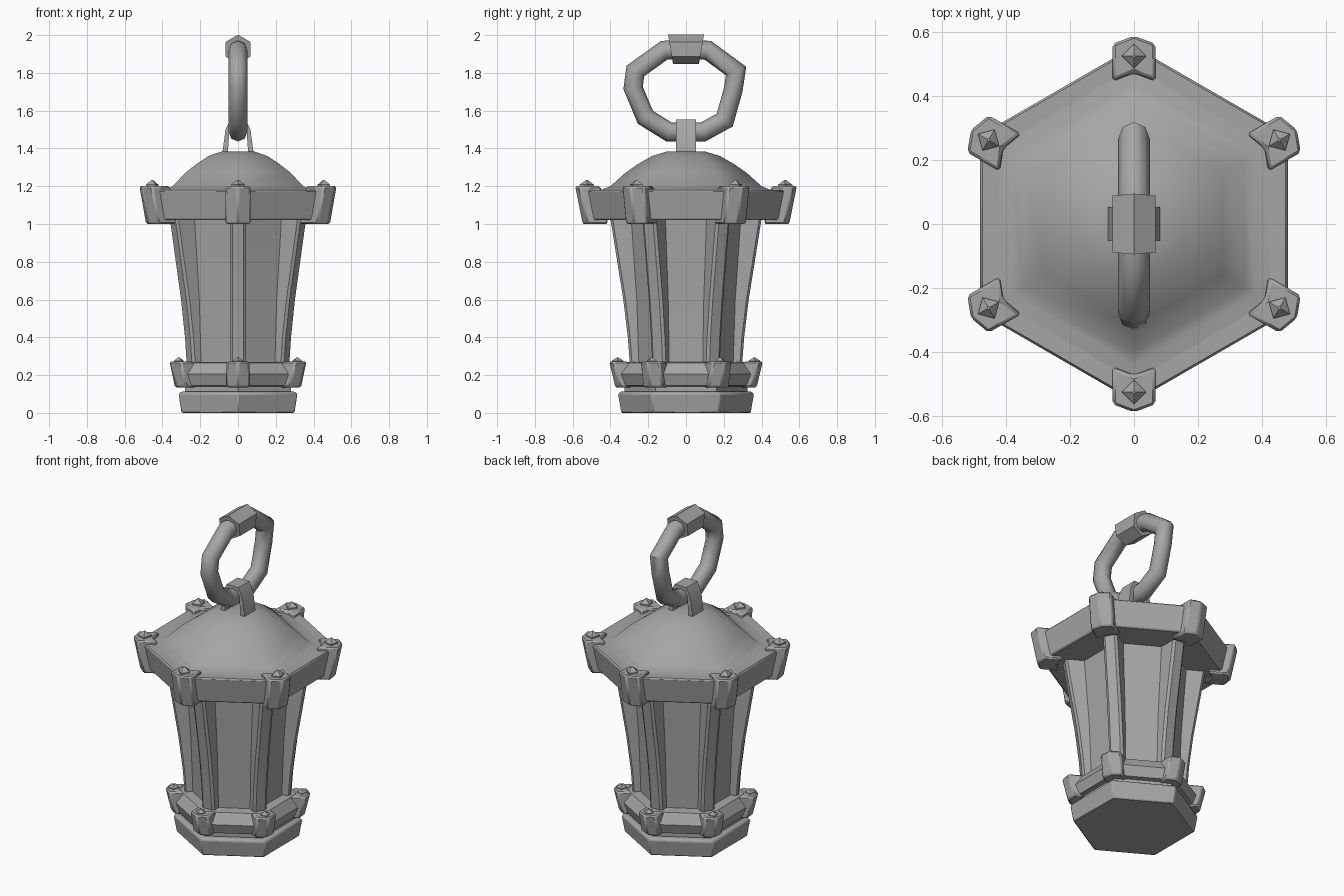
import bpy
import bmesh
import math
from mathutils import Vector, Matrix

old = bpy.data.objects.get("Cube")
if old:
    bpy.data.objects.remove(old, do_unlink=True)

GREY = (0.38, 0.38, 0.38, 1)
metal = bpy.data.materials.new("grey_metal")
metal.use_nodes = True
metal.diffuse_color = GREY
metal.node_tree.nodes["Principled BSDF"].inputs["Base Color"].default_value = GREY


def loft(name, rows, bevel=0.0, smooth=30, closed=False, turn=0.0):
    """Skin equal-length rings of points; cap the ends unless closed."""
    bm = bmesh.new()
    rings = [[bm.verts.new(p) for p in row] for row in rows]
    n = len(rings[0])
    pairs = list(zip(rings, rings[1:]))
    if closed:
        pairs.append((rings[-1], rings[0]))
    else:
        bm.faces.new(rings[0])
        bm.faces.new(rings[-1])
    for a, b in pairs:
        for i in range(n):
            j = (i + 1) % n
            bm.faces.new((a[i], a[j], b[j], b[i]))
    bmesh.ops.recalc_face_normals(bm, faces=bm.faces)
    bm.transform(Matrix.Rotation(turn, 4, "Z"))
    mesh = bpy.data.meshes.new(name)
    bm.to_mesh(mesh)
    bm.free()
    mesh.materials.append(metal)
    obj = bpy.data.objects.new(name, mesh)
    bpy.context.collection.objects.link(obj)
    bpy.ops.object.select_all(action="DESELECT")
    obj.select_set(True)
    bpy.context.view_layer.objects.active = obj
    bpy.ops.object.shade_smooth_by_angle(angle=math.radians(smooth))
    if bevel:
        mod = obj.modifiers.new("soft_edges", "BEVEL")
        mod.width = bevel
        mod.segments = 1
        mod.limit_method = "ANGLE"
    return obj


def circle(r, z, n=6, start=math.pi / 6):
    return [Vector((r * math.cos(start + i * math.tau / n),
                    r * math.sin(start + i * math.tau / n), z)) for i in range(n)]


def hex_part(name, profile, **kw):
    return loft(name, [circle(r, z) for r, z in profile], **kw)


# Hexagonal stack: base, neck, lower rail, panels, roof
hex_part("base", [(0.345, 0), (0.363, 0.1), (0.35, 0.112)], bevel=0.006)
hex_part("neck", [(0.325, 0.1), (0.325, 0.15)])
hex_part("lower_rail", [(0.33, 0.14), (0.355, 0.145), (0.378, 0.205),
                        (0.335, 0.265), (0.29, 0.27)])
hex_part("glass_panels", [(0.272, 0.2), (0.285, 0.6), (0.315, 1.04)])
hex_part("roof_rim", [(0.525, 1.02), (0.557, 1.18)], bevel=0.008)
hex_part("roof_dome", [(0.55, 1.175), (0.44, 1.184), (0.40, 1.2), (0.32, 1.272),
                       (0.255, 1.317), (0.18, 1.36), (0.1, 1.384)], smooth=80)


# Corner pieces
def bracket(name, tip, half, depth, lean, z0, z1, turn):
    outline = [(tip, 0), (tip - 0.025, half), (tip - depth, half),
               (tip - depth + 0.025, 0), (tip - depth, -half), (tip - 0.025, -half)]
    loft(name, [[Vector((r - shift, t, z)) for r, t in outline]
                for z, shift in ((z0, lean), (z1, 0))], bevel=0.009, turn=turn)


def stud(name, r, size, z, turn):
    rows = [(size, z - 0.01), (size, z + 0.008), (size * 0.15, z + size * 0.85)]
    loft(name, [[p + Vector((r, 0, 0)) for p in circle(s, h, 4, 0)]
                for s, h in rows], turn=turn)


def post(name, turn):
    rows = []
    for outer, z in ((0.293, 0.2), (0.308, 0.4), (0.332, 0.6), (0.364, 0.8), (0.402, 1.04)):
        rows.append([Vector((r, t, z)) for r, t in
                     ((0.23, -0.042), (outer - 0.012, -0.042), (outer, -0.028),
                      (outer, 0.028), (outer - 0.012, 0.042), (0.23, 0.042))])
    loft(name, rows, turn=turn)


for k in range(6):
    a = math.pi / 6 + k * math.pi / 3
    post(f"corner_post_{k + 1}", a)
    bracket(f"upper_bracket_{k + 1}", 0.59, 0.067, 0.14, 0.04, 1.0, 1.2, a)
    stud(f"upper_stud_{k + 1}", 0.525, 0.038, 1.2, a)
    bracket(f"lower_bracket_{k + 1}", 0.41, 0.06, 0.11, 0.033, 0.135, 0.272, a)
    stud(f"lower_stud_{k + 1}", 0.362, 0.03, 0.268, a)

# Carrying ring: uneven faceted loop swept with an octagonal section
path = [Vector((0, y, z)) for y, z in
        ((0, 1.925), (0.115, 1.92), (0.265, 1.81), (0.25, 1.71), (0.205, 1.55),
         (0.09, 1.487), (-0.09, 1.487), (-0.215, 1.565), (-0.28, 1.72),
         (-0.268, 1.81), (-0.115, 1.92))]
rows = []
for i, p in enumerate(path):
    d_in = (p - path[i - 1]).normalized()
    d_out = (path[(i + 1) % len(path)] - p).normalized()
    tangent = (d_in + d_out).normalized()
    side = Vector((1, 0, 0))
    normal = tangent.cross(side) / tangent.dot(d_in)
    rows.append([p + 0.05 * (math.cos(t) * side + math.sin(t) * normal)
                 for t in (j * math.tau / 8 for j in range(8))])
loft("carrying_ring", rows, closed=True, smooth=50)

# Six-sided grip around the top of the ring
grip = []
for s in (-1, 1):
    grip.append([Vector((p.x, s * (0.082 + 0.17 * p.y), 1.925 + p.y))
                 for p in circle(0.077, 0)])
loft("ring_grip", grip)

# Strap that holds the ring to the roof
outer = [(0.085, 1.36), (0.066, 1.5), (0.04, 1.552)]
inner = [(0.055, 1.36), (0.046, 1.49), (0.03, 1.53)]
arch = outer + [(-x, z) for x, z in reversed(outer)]
arch += [(-x, z) for x, z in inner] + list(reversed(inner))
loft("ring_strap", [[Vector((x, y, z)) for x, z in arch] for y in (-0.053, 0.053)])
